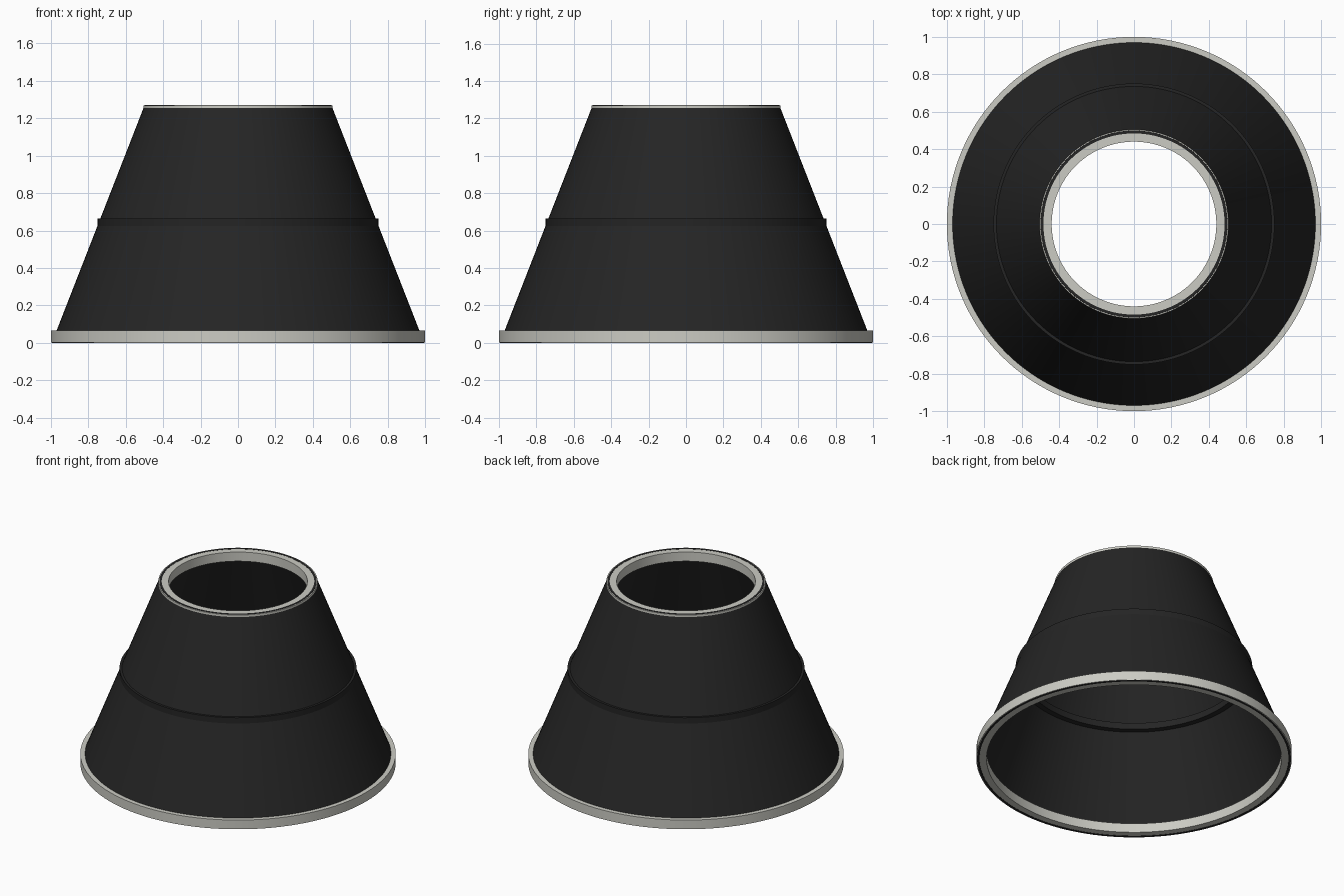
import bpy
import bmesh
from math import radians, tau
from mathutils import Matrix

SEGMENTS = 128

cube = bpy.data.objects.get("Cube")
if cube:
    bpy.data.objects.remove(cube, do_unlink=True)


def make_material(name, rgb):
    mat = bpy.data.materials.new(name)
    mat.use_nodes = True
    colour = (*rgb, 1.0)
    mat.diffuse_color = colour
    bsdf = mat.node_tree.nodes["Principled BSDF"]
    bsdf.inputs["Base Color"].default_value = colour
    bsdf.inputs["Roughness"].default_value = 0.6
    return mat


def lathe(name, profile, mat):
    """Revolve a closed (radius, height) profile around the z axis."""
    bm = bmesh.new()
    rings = []
    for i in range(SEGMENTS):
        turn = Matrix.Rotation(tau * i / SEGMENTS, 3, "Z")
        rings.append([bm.verts.new(turn @ Matrix.Translation((r, 0, z)).translation)
                      for r, z in profile])
    n = len(profile)
    for i, ring in enumerate(rings):
        after = rings[(i + 1) % SEGMENTS]
        for j in range(n):
            k = (j + 1) % n
            bm.faces.new((ring[j], after[j], after[k], ring[k]))
    bmesh.ops.recalc_face_normals(bm, faces=bm.faces)
    mesh = bpy.data.meshes.new(name)
    bm.to_mesh(mesh)
    bm.free()
    mesh.materials.append(mat)
    obj = bpy.data.objects.new(name, mesh)
    bpy.context.collection.objects.link(obj)
    bpy.ops.object.select_all(action="DESELECT")
    obj.select_set(True)
    bpy.context.view_layer.objects.active = obj
    bpy.ops.object.shade_smooth_by_angle(angle=radians(30))
    return obj


def ring(name, inner, outer, bottom, top, mat):
    """Flat-sided hoop with a rectangular section."""
    return lathe(name, [(inner, bottom), (outer, bottom), (outer, top), (inner, top)], mat)


black = make_material("black fabric", (0.018, 0.018, 0.018))
ivory = make_material("ivory trim", (0.6, 0.6, 0.55))

# Thin tapered wall, its edges just proud of the trim hoops
lathe("shade_wall", [(0.995, 0), (0.499, 1.27), (0.484, 1.27), (0.98, 0)], black)

# Trim hoops and the middle band
ring("bottom_hoop", 0.935, 1.0, 0.001, 0.065, ivory)
ring("top_hoop", 0.44, 0.505, 1.205, 1.269, ivory)
ring("middle_band", 0.70, 0.751, 0.62, 0.665, black)
